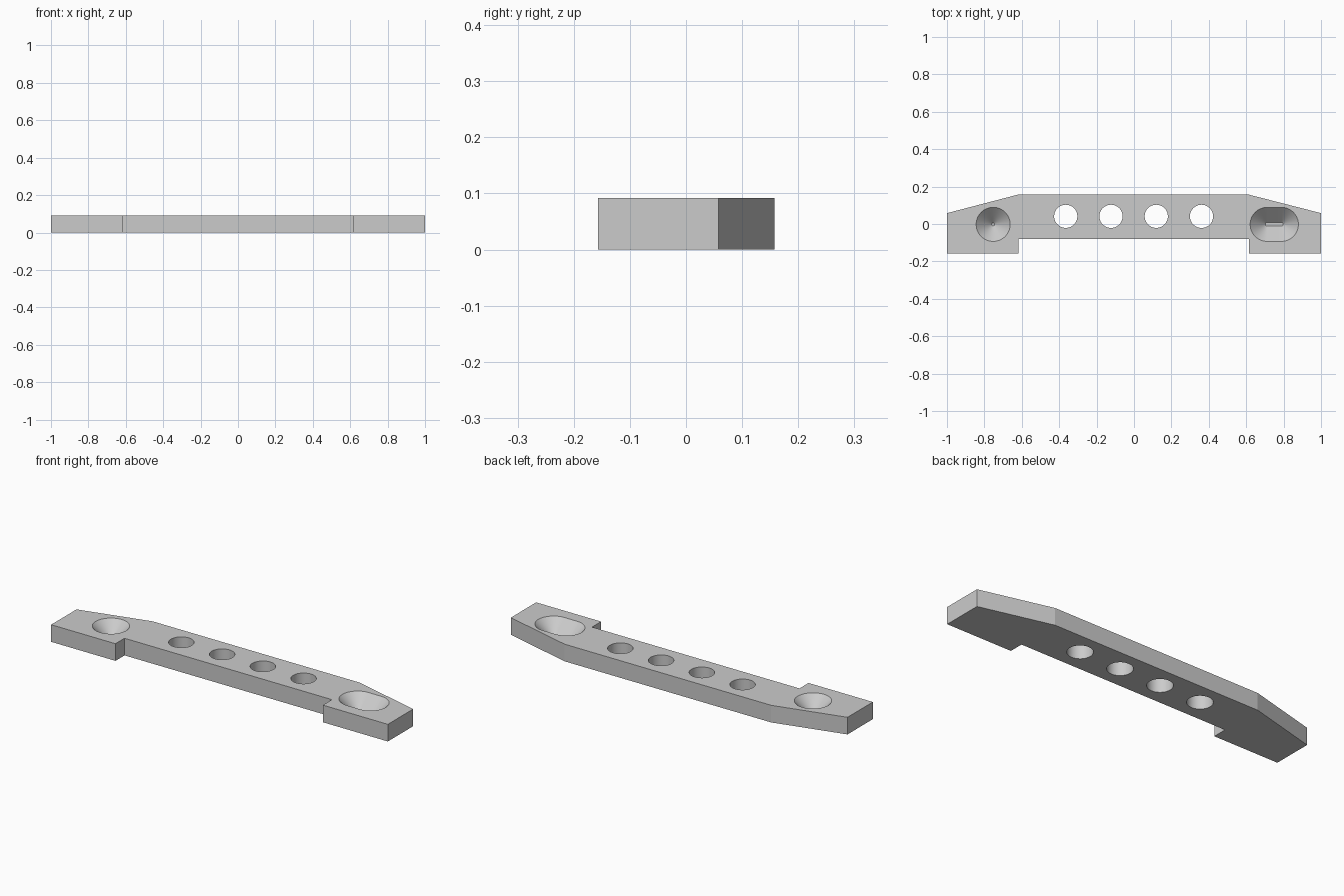
import bpy, bmesh, math

cube = bpy.data.objects.get("Cube")
if cube:
    bpy.data.objects.remove(cube, do_unlink=True)

HEIGHT = 0.092
SEGMENTS = 64


def loft(bm, lower, upper):
    """Closed solid between two matching counter-clockwise rings."""
    a = [bm.verts.new(p) for p in lower]
    b = [bm.verts.new(p) for p in upper]
    n = len(a)
    bm.faces.new(a[::-1])
    bm.faces.new(b)
    for i in range(n):
        j = (i + 1) % n
        bm.faces.new((a[i], a[j], b[j], b[i]))


def ring(x, y, z, radius, stretch=0):
    """Circle, or a slot outline when stretched along x."""
    half = SEGMENTS // 2
    points = []
    for side, start in ((1, -math.pi / 2), (-1, math.pi / 2)):
        for i in range(half + (1 if stretch else 0)):
            t = start + math.pi * i / half
            points.append((x + side * stretch + radius * math.cos(t),
                           y + radius * math.sin(t), z))
    return points


def make_object(name, bm):
    mesh = bpy.data.meshes.new(name)
    bm.to_mesh(mesh)
    bm.free()
    obj = bpy.data.objects.new(name, mesh)
    bpy.context.collection.objects.link(obj)
    return obj


# Flat bar with tapered back corners and a foot at each end
outline = [(-1, -0.157), (-0.618, -0.157), (-0.618, -0.08), (0.614, -0.08),
           (0.614, -0.157), (1, -0.157), (1, 0.058), (0.61, 0.158),
           (-0.617, 0.158), (-1, 0.058)]
bm = bmesh.new()
loft(bm, [(x, y, 0) for x, y in outline], [(x, y, HEIGHT) for x, y in outline])
bar = make_object("mounting_bar", bm)

# Cutters: four through holes, a conical recess and a slotted recess
bm = bmesh.new()
for i in range(4):
    x = -0.365 + 0.242 * i
    loft(bm, ring(x, 0.041, -0.05, 0.062), ring(x, 0.041, HEIGHT + 0.05, 0.062))
RIM, FLOOR, OVER = 0.091, 0.012, 0.02
for x, tip, stretch in ((-0.753, 0.008, 0), (0.75, 0.01, 0.038)):
    slope = (RIM - tip) / (HEIGHT - FLOOR)
    loft(bm, ring(x, -0.002, FLOOR, tip, stretch),
         ring(x, -0.002, HEIGHT + OVER, RIM + slope * OVER, stretch))
cutter = make_object("hole_cutter", bm)
cutter.hide_render = True

# Grey material
grey = bpy.data.materials.new("light_grey")
grey.use_nodes = True
colour = (0.6, 0.6, 0.6, 1)
grey.diffuse_color = colour
grey.node_tree.nodes["Principled BSDF"].inputs["Base Color"].default_value = colour
for obj in (bar, cutter):
    obj.data.materials.append(grey)

# Cut the holes, then smooth their walls
cut = bar.modifiers.new("holes", 'BOOLEAN')
cut.operation = 'DIFFERENCE'
cut.solver = 'EXACT'
cut.object = cutter
bpy.ops.object.select_all(action='DESELECT')
bpy.context.view_layer.objects.active = bar
bar.select_set(True)
bpy.ops.object.modifier_apply(modifier=cut.name)
bpy.data.objects.remove(cutter, do_unlink=True)
bpy.ops.object.shade_smooth_by_angle(angle=math.radians(12))
